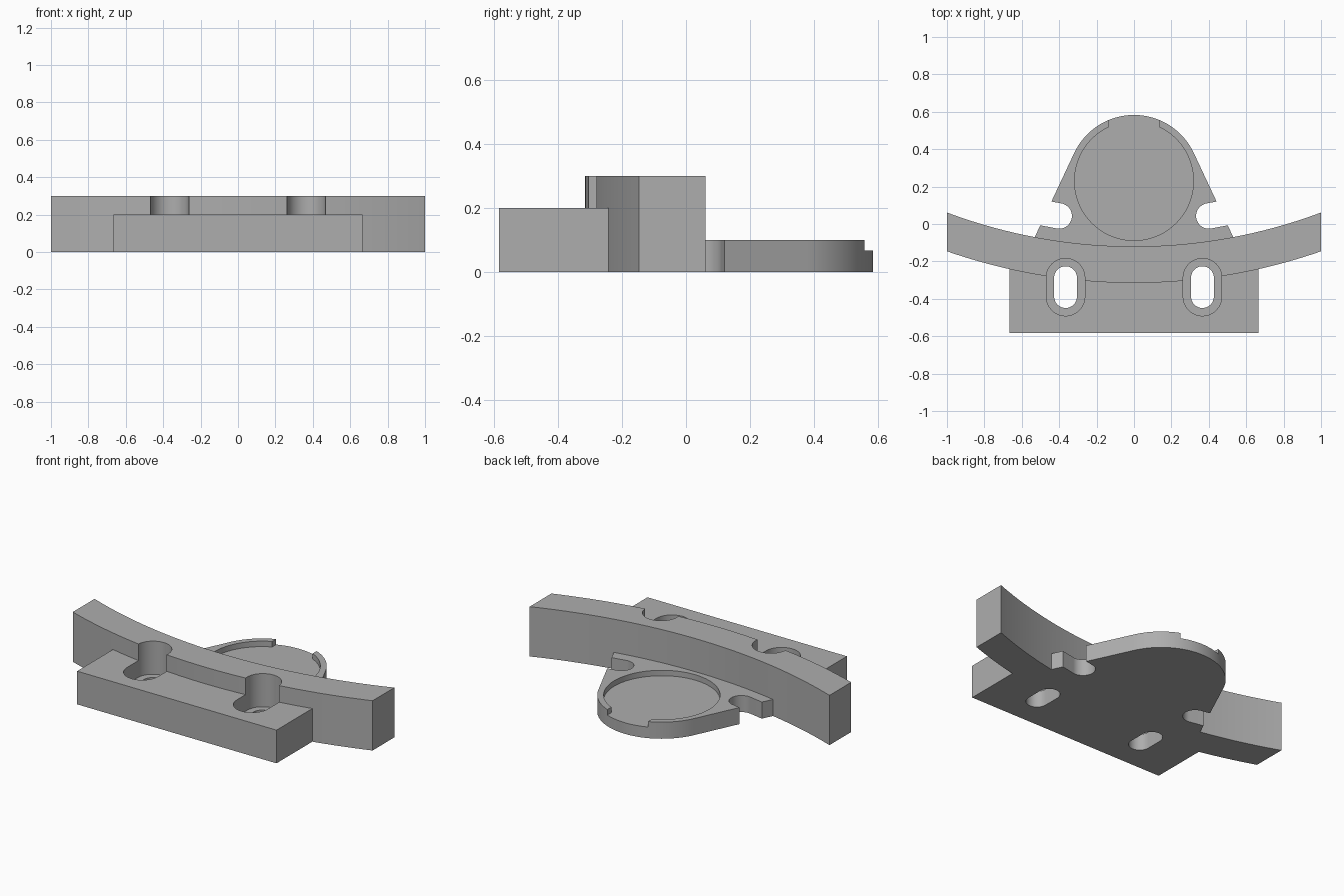
import bpy, bmesh
from math import sin, cos, pi, sqrt, atan2

cube = bpy.data.objects.get("Cube")
if cube:
    bpy.data.objects.remove(cube, do_unlink=True)

grey = bpy.data.materials.new("plain grey")
grey.use_nodes = True
colour = (0.42, 0.42, 0.42, 1)
grey.diffuse_color = colour
bsdf = next(n for n in grey.node_tree.nodes if n.type == 'BSDF_PRINCIPLED')
bsdf.inputs["Base Color"].default_value = colour


def arc(cx, cy, r, start, end, steps=32):
    """Points along a circular arc, angles in radians."""
    angles = [start + (end - start) * i / steps for i in range(steps + 1)]
    return [(cx + r * cos(a), cy + r * sin(a)) for a in angles]


def prism(name, outline, z0, z1):
    """Extrude a flat outline between two heights."""
    bm = bmesh.new()
    base = bm.faces.new([bm.verts.new((x, y, z0)) for x, y in outline])
    top = bmesh.ops.extrude_face_region(bm, geom=[base])["geom"]
    verts = [g for g in top if isinstance(g, bmesh.types.BMVert)]
    bmesh.ops.translate(bm, verts=verts, vec=(0, 0, z1 - z0))
    bmesh.ops.recalc_face_normals(bm, faces=bm.faces)
    mesh = bpy.data.meshes.new(name)
    bm.to_mesh(mesh)
    bm.free()
    mesh.materials.append(grey)
    obj = bpy.data.objects.new(name, mesh)
    bpy.context.collection.objects.link(obj)
    return obj


def rect(x0, y0, x1, y1):
    return [(x0, y0), (x1, y0), (x1, y1), (x0, y1)]


def slot(ax, ay, bx, by, r):
    """Rounded slot outline from point a to point b."""
    d = atan2(by - ay, bx - ax)
    return (arc(ax, ay, r, d + pi / 2, d + 3 * pi / 2) +
            arc(bx, by, r, d - pi / 2, d + pi / 2))


def combine(target, other, operation):
    """Apply a boolean, then remove the helper."""
    mod = target.modifiers.new(operation.lower(), 'BOOLEAN')
    mod.operation = operation
    mod.solver = 'EXACT'
    mod.object = other
    bpy.context.view_layer.update()
    bpy.context.view_layer.objects.active = target
    bpy.ops.object.modifier_apply(modifier=mod.name)
    bpy.data.objects.remove(other, do_unlink=True)


# Curved beam with square-cut ends
ARC_Y, R_BACK, R_FRONT = 2.726, 2.846, 3.041
xs = [-1 + i / 32 for i in range(65)]
front = [(x, ARC_Y - sqrt(R_FRONT ** 2 - x * x)) for x in xs]
back = [(x, ARC_Y - sqrt(R_BACK ** 2 - x * x)) for x in reversed(xs)]
bracket = prism("curved_bracket", front + back, 0, 0.3)

# Front mounting block
block = prism("mounting_block", rect(-0.665, -0.583, 0.665, -0.2), 0, 0.2)
combine(bracket, block, 'UNION')

# Rear plate: round back with tangent sides flaring into the beam
DISC_Y, R_PLATE, R_POCKET = 0.23, 0.353, 0.318
tangent = 0.44
plate_outline = arc(0, DISC_Y, R_PLATE, tangent, pi - tangent, 64)
plate_outline += [(-0.533, -0.075), (-0.5, -0.2), (0.5, -0.2), (0.533, -0.075)]
plate = prism("rear_plate", plate_outline, 0, 0.1)

# Shallow round pocket with an opening in its back rim
pocket = prism("pocket_cutter", arc(0, DISC_Y, R_POCKET, 0, 2 * pi, 96)[:-1], 0.067, 0.2)
combine(plate, pocket, 'DIFFERENCE')
gap = prism("rim_gap_cutter", rect(-0.135, DISC_Y, 0.135, 0.7), 0.067, 0.2)
combine(plate, gap, 'DIFFERENCE')

# Side notches in the plate
for s in (-1, 1):
    notch = prism("notch_cutter", slot(s * 0.4, 0.043, s * 0.7, 0.1, 0.068), -0.1, 0.2)
    combine(plate, notch, 'DIFFERENCE')
combine(bracket, plate, 'UNION')

# Counterbored screw slots
for s in (-1, 1):
    x = s * 0.366
    bore = prism("counterbore_cutter", slot(x, -0.388, x, -0.287, 0.103), 0.1, 0.4)
    combine(bracket, bore, 'DIFFERENCE')
    hole = prism("screw_slot_cutter", slot(x, -0.388, x, -0.287, 0.061), -0.1, 0.2)
    combine(bracket, hole, 'DIFFERENCE')

# Smooth curved walls, crisp edges
bpy.ops.object.select_all(action='DESELECT')
bracket.select_set(True)
bpy.context.view_layer.objects.active = bracket
bpy.ops.object.shade_smooth_by_angle()
